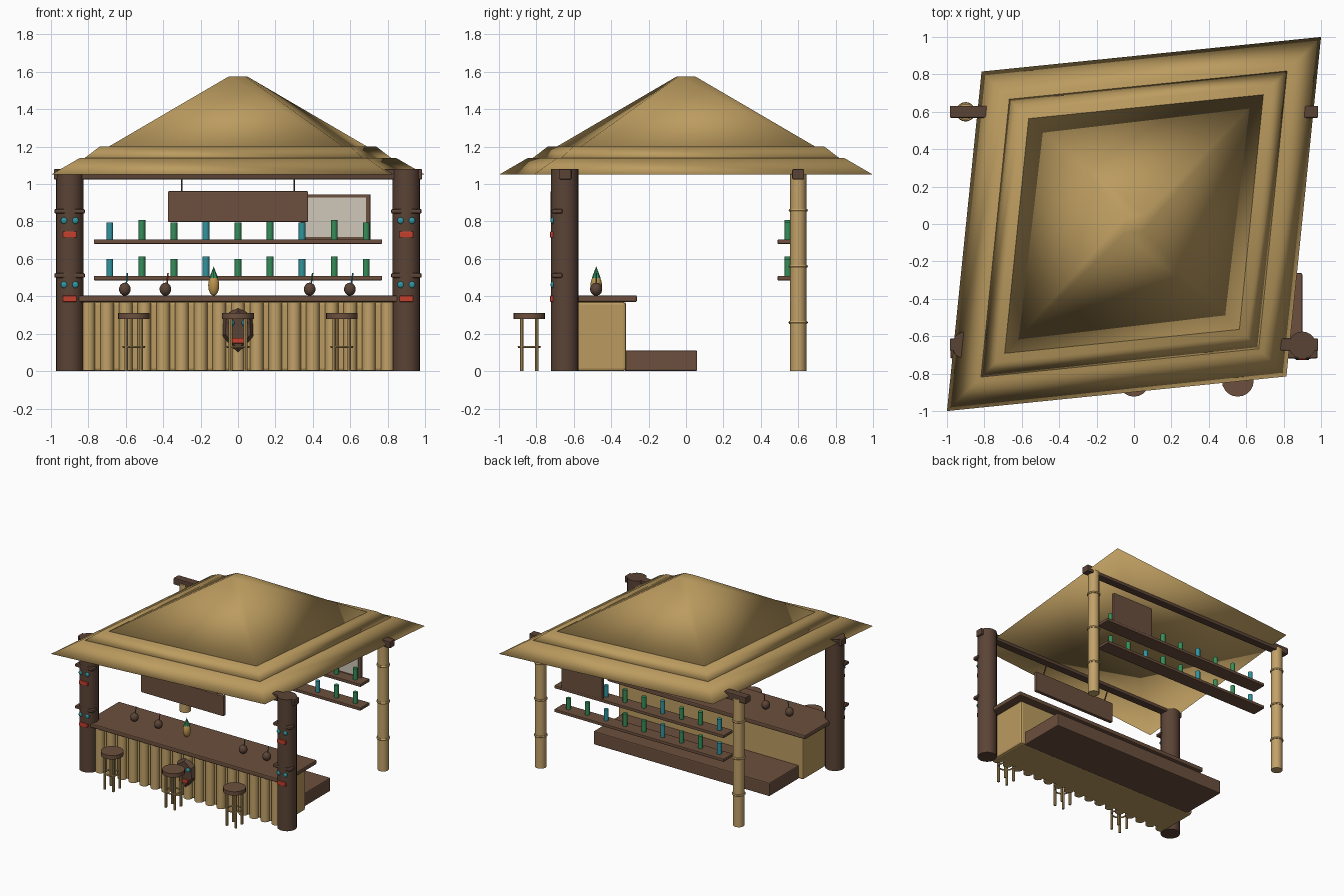
import bpy, math
from mathutils import Vector

if "Cube" in bpy.data.objects:
    bpy.data.objects.remove(bpy.data.objects["Cube"])


def mat(name, r, g, b):
    m = bpy.data.materials.new(name)
    m.diffuse_color = (r, g, b, 1)
    m.use_nodes = True
    m.node_tree.nodes["Principled BSDF"].inputs["Base Color"].default_value = m.diffuse_color
    return m


THATCH = mat("thatch", 0.50, 0.33, 0.115)
BAMBOO = mat("bamboo", 0.54, 0.36, 0.14)
WOOD = mat("brown_wood", 0.15, 0.08, 0.048)
DARK = mat("dark_wood", 0.105, 0.057, 0.037)
TEAL = mat("teal", 0.03, 0.30, 0.35)
GREEN = mat("green", 0.035, 0.27, 0.10)
RED = mat("red", 0.55, 0.05, 0.025)
PANEL = mat("pale_panel", 0.62, 0.57, 0.49)
FRUIT = mat("fruit_skin", 0.50, 0.29, 0.07)


def finish(name, m, smooth=True):
    o = bpy.context.object
    o.name = name
    o.data.materials.append(m)
    if smooth:
        bpy.ops.object.shade_smooth_by_angle(angle=math.radians(40))
    return o


def box(name, m, x, y, z, bevel=0.0):
    """Box from (min, max) pairs on each axis."""
    bpy.ops.mesh.primitive_cube_add(size=1, location=[(a + b) / 2 for a, b in (x, y, z)])
    bpy.context.object.scale = [b - a for a, b in (x, y, z)]
    bpy.ops.object.transform_apply(location=False, rotation=False, scale=True)
    o = finish(name, m, False)
    if bevel:
        b = o.modifiers.new("soft_edges", 'BEVEL')
        b.width, b.segments = bevel, 2
    return o


def rod(name, m, a, b, r, sides=16, r2=None):
    """Cylinder or cone between two points."""
    a, b = Vector(a), Vector(b)
    d = b - a
    bpy.ops.mesh.primitive_cone_add(vertices=sides, radius1=r, radius2=r if r2 is None else r2,
                                    depth=d.length, location=(a + b) / 2,
                                    rotation=d.to_track_quat('Z', 'Y').to_euler())
    return finish(name, m)


def ball(name, m, loc, size, seg=12, rings=8):
    bpy.ops.mesh.primitive_uv_sphere_add(segments=seg, ring_count=rings, radius=1, location=loc)
    bpy.context.object.scale = size
    return finish(name, m)


def ring(name, m, loc, r, thick):
    bpy.ops.mesh.primitive_torus_add(major_segments=20, minor_segments=6, location=loc,
                                     major_radius=r, minor_radius=thick)
    return finish(name, m)


# Roof: three stacked, skewed four-sided tiers
for name, r1, r2, z1, z2 in (("roof_eave", 1.0, 0.845, 1.05, 1.14),
                             ("roof_middle", 0.825, 0.74, 1.135, 1.2),
                             ("roof_peak", 0.70, 0.05, 1.195, 1.575)):
    bpy.ops.mesh.primitive_cone_add(vertices=4, radius1=r1, radius2=r2, depth=z2 - z1,
                                    end_fill_type='TRIFAN', location=(0, 0, (z1 + z2) / 2))
    o = finish(name, THATCH, False)
    for v in o.data.vertices:
        u, w = v.co.x, v.co.y * 0.815
        v.co.x, v.co.y = u - w, u + w
    bpy.ops.object.shade_smooth()

# Cross beams over the posts
for name, y in (("front_beam", -0.645), ("back_beam", 0.6)):
    box(name, DARK, (-0.985, 0.985), (y - 0.032, y + 0.032), (1.025, 1.08), 0.006)

for s in (-1, 1):
    x = 0.9 * s
    # Carved front posts with two faces each
    rod("front_post", DARK, (x, -0.648, 0), (x, -0.648, 1.08), 0.073, 20)
    for z in (0.805, 0.462):
        box("post_brow", DARK, (x - 0.082, x + 0.082), (-0.718, -0.66), (z + 0.037, z + 0.062), 0.008)
        for e in (-1, 1):
            ball("post_eye", TEAL, (x + 0.03 * e, -0.714, z), (0.018, 0.01, 0.018))
        box("post_mouth", RED, (x - 0.037, x + 0.037), (-0.727, -0.70), (z - 0.092, z - 0.058), 0.005)
    # Jointed back posts
    rod("back_post", BAMBOO, (x, 0.6, 0), (x, 0.6, 1.05), 0.043, 14)
    for z in (0.26, 0.56, 0.86):
        ring("back_post_joint", BAMBOO, (x, 0.6, z), 0.043, 0.009)

# Bar counter, platform and front slats
box("bar_body", THATCH, (-0.84, 0.84), (-0.64, -0.32), (0, 0.37), 0.015)
box("bar_top", WOOD, (-0.9, 0.9), (-0.70, -0.262), (0.37, 0.405), 0.008)
box("platform", WOOD, (-0.8, 0.8), (-0.33, 0.06), (0, 0.11), 0.008)
for i in range(17):
    x = -0.8 + i * 0.1
    rod("bar_slat", BAMBOO, (x, -0.645, 0.002), (x, -0.645, 0.368), 0.036, 12)

# Mask on the bar front
outline = [(0, 0.345), (0.078, 0.29), (0.085, 0.19), (0, 0.092), (-0.085, 0.19), (-0.078, 0.29)]
n = len(outline)
me = bpy.data.meshes.new("bar_mask")
me.from_pydata([(x, -0.67, z) for x, z in outline]
               + [(x * 0.8, -0.70, 0.22 + (z - 0.22) * 0.8) for x, z in outline], [],
               [tuple(range(n)), tuple(range(2 * n - 1, n - 1, -1))]
               + [(i, i + n, (i + 1) % n + n, (i + 1) % n) for i in range(n)])
me.materials.append(DARK)
bpy.context.collection.objects.link(bpy.data.objects.new("bar_mask", me))
for s in (-1, 1):
    ball("mask_eye", TEAL, (0.036 * s, -0.70, 0.258), (0.017, 0.012, 0.017))
box("mask_mouth", RED, (-0.04, 0.04), (-0.71, -0.695), (0.148, 0.178), 0.004)

# Stools
for x in (-0.557, 0, 0.555):
    y = -0.838
    rod("stool_seat", WOOD, (x, y, 0.278), (x, y, 0.31), 0.085, 20)
    for sx in (-1, 1):
        for sy in (-1, 1):
            p = (x + 0.04 * sx, y + 0.04 * sy)
            rod("stool_leg", BAMBOO, (*p, 0), (*p, 0.28), 0.01, 8)
    ring("stool_footrest", BAMBOO, (x, y, 0.13), 0.056, 0.006)

# Hanging sign
box("sign_board", WOOD, (-0.375, 0.375), (-0.725, -0.695), (0.797, 0.962), 0.006)
for s in (-1, 1):
    rod("sign_cord", DARK, (0.3 * s, -0.705, 0.955), (0.3 * s, -0.66, 1.05), 0.005, 6)

# Back shelves with bottles
for z in (0.485, 0.68):
    box("shelf", WOOD, (-0.77, 0.77), (0.49, 0.61), (z, z + 0.024), 0.004)
    for i in range(9):
        x = -0.685 + i * 0.1713
        h = 0.107 if i % 2 else 0.095
        rod("bottle", GREEN if i % 3 else TEAL, (x, 0.545, z + 0.02), (x, 0.545, z + 0.02 + h), 0.018, 12)

# Menu board on the back wall
box("menu_frame", WOOD, (0.335, 0.708), (0.585, 0.61), (0.70, 0.945), 0.004)
box("menu_panel", PANEL, (0.358, 0.684), (0.579, 0.586), (0.718, 0.928))

# Coconut drinks with straws
for x, tilt, m in ((-0.605, 0.008, TEAL), (-0.388, 0.008, RED), (0.383, 0.01, GREEN), (0.598, 0.01, TEAL)):
    ball("coconut", DARK, (x, -0.48, 0.438), (0.033, 0.033, 0.035), 10, 7)
    rod("straw", m, (x + 0.006, -0.48, 0.45), (x + 0.006 + tilt, -0.48, 0.525), 0.004, 6)

# Pineapple
ball("pineapple", FRUIT, (-0.13, -0.48, 0.458), (0.031, 0.031, 0.055), 10, 8)
rod("pineapple_crown", GREEN, (-0.13, -0.48, 0.497), (-0.13, -0.48, 0.56), 0.024, 8, 0.0)
